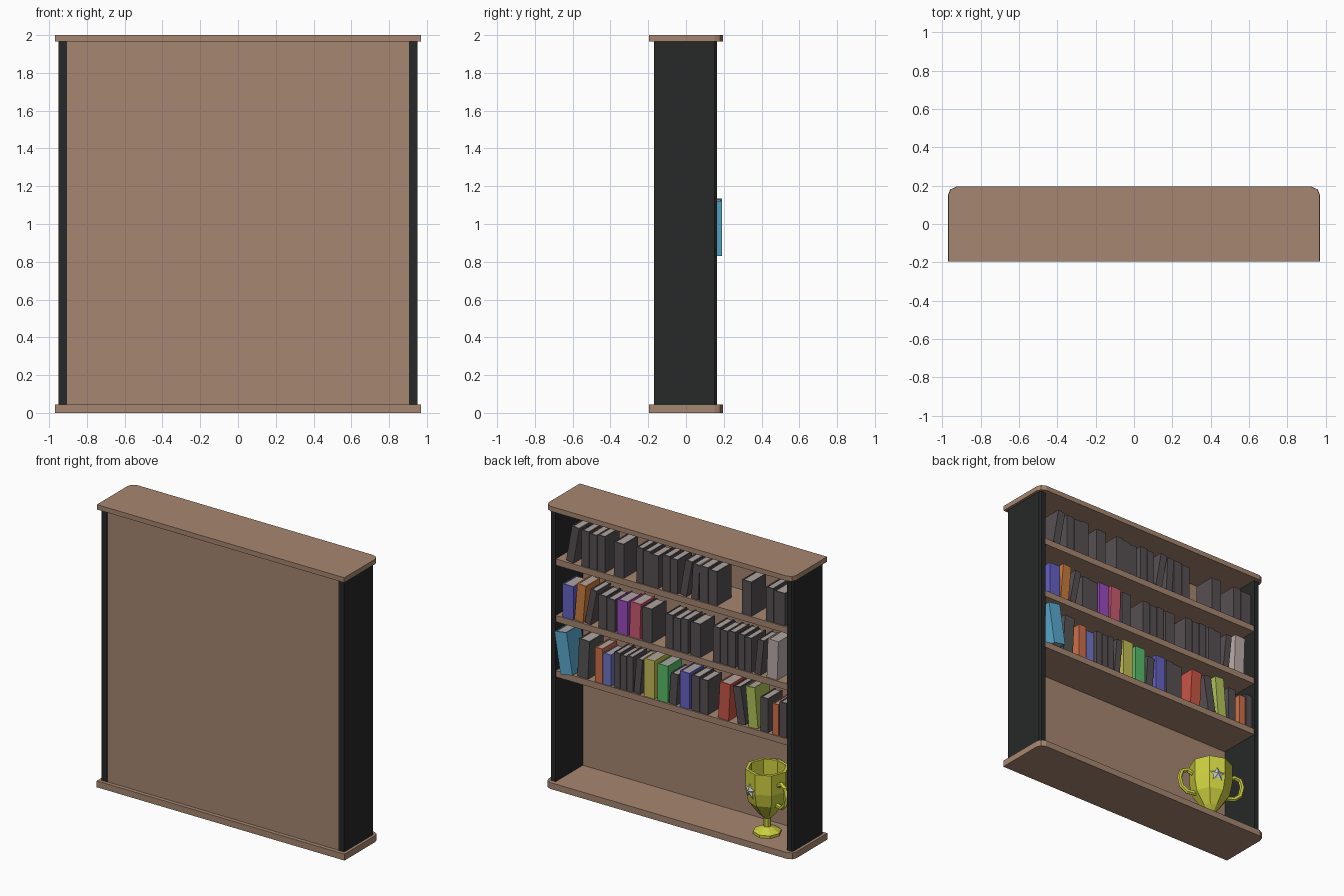
import bpy, bmesh, math
from mathutils import Matrix, Vector

if "Cube" in bpy.data.objects:
    bpy.data.objects.remove(bpy.data.objects["Cube"])


def mat(name, rgb):
    m = bpy.data.materials.new(name)
    m.diffuse_color = (*rgb, 1)
    m.use_nodes = True
    m.node_tree.nodes["Principled BSDF"].inputs["Base Color"].default_value = m.diffuse_color
    return m


WOOD = mat("wood", (.38, .24, .16))
DARK = mat("dark_panel", (.02, .021, .021))
PAGES = mat("pages", (.42, .37, .35))
GOLD = mat("gold", (.60, .62, .05))
WHITE = mat("white", (.8, .8, .8))
COVERS = {k: mat("cover_" + k, c) for k, c in {
    "grey": (.095, .08, .085), "slate": (.09, .09, .09), "blue": (.13, .12, .55),
    "sky": (.10, .40, .62), "orange": (.60, .20, .05), "coral": (.62, .16, .07),
    "violet": (.16, .18, .55), "purple": (.32, .07, .50), "pink": (.60, .10, .16),
    "yellow": (.55, .50, .09), "green": (.10, .50, .14), "lime": (.45, .55, .10),
    "red": (.58, .09, .06), "pale": (.50, .42, .40)}.items()}


def finish(name, bm, mats, matrix=None):
    bmesh.ops.recalc_face_normals(bm, faces=bm.faces)
    me = bpy.data.meshes.new(name)
    bm.to_mesh(me)
    bm.free()
    for m in mats:
        me.materials.append(m)
    ob = bpy.data.objects.new(name, me)
    bpy.context.collection.objects.link(ob)
    if matrix:
        ob.matrix_world = matrix
    return ob


def add_box(bm, x0, x1, y0, y1, z0, z1, slot=0):
    m = Matrix.Translation(((x0 + x1) / 2, (y0 + y1) / 2, (z0 + z1) / 2)) @ \
        Matrix.Diagonal((x1 - x0, y1 - y0, z1 - z0, 1))
    vs = bmesh.ops.create_cube(bm, size=1, matrix=m)["verts"]
    for f in {f for v in vs for f in v.link_faces}:
        f.material_index = slot


def box(name, dims, m):
    bm = bmesh.new()
    add_box(bm, *dims)
    return finish(name, bm, [m])


def prism(name, outline, z0, z1, m):
    bm = bmesh.new()
    f = bm.faces.new([bm.verts.new((x, y, z0)) for x, y in outline])
    top = bmesh.ops.extrude_face_region(bm, geom=[f])["geom"]
    bmesh.ops.translate(bm, vec=(0, 0, z1 - z0),
                        verts=[v for v in top if isinstance(v, bmesh.types.BMVert)])
    return finish(name, bm, [m])


# Top and bottom boards, rounded at the two open-side corners
def board(name, hx, z0, z1):
    half = [(hx, -.195), (hx, .15), (hx - .012, .18), (hx - .045, .195)]
    prism(name, half + [(-x, y) for x, y in reversed(half)], z0, z1, WOOD)


board("bottom_board", .97, 0, .045)
board("top_board", .968, 1.965, 2)

# Side panels with a chamfered outer edge, and the back panel
for s, side in ((1, "right"), (-1, "left")):
    prism(side + "_panel", [(s * x, y) for x, y in
          ((.905, -.17), (.95, -.17), (.95, .152), (.94, .165), (.905, .165))], .045, 1.965, DARK)
box("back_panel", (-.905, .905, -.167, -.14, .045, 1.965), WOOD)

# Shelves
SHELVES = (1.62, 1.22, .83)
for i, z in enumerate(SHELVES):
    box(f"shelf_{i + 1}", (-.905, .905, -.14, .162, z - .045, z), WOOD)


# Book: spine, two covers and an inset page block; lean > 0 tips towards -x
def book(x, z, w, h, lean, colour, front=.155, depth=.16):
    lo, hi = (0, w) if lean >= 0 else (-w, 0)
    t = .009
    bm = bmesh.new()
    add_box(bm, lo, hi, -t, 0, 0, h)
    add_box(bm, lo, lo + t, -depth, -t, 0, h)
    add_box(bm, hi - t, hi, -depth, -t, 0, h)
    add_box(bm, lo + t, hi - t, -depth + .008, -t, .004, h - .004, 1)
    pivot = x - w if lean >= 0 else x
    finish("book_" + colour, bm, [COVERS[colour], PAGES],
           Matrix.Translation((pivot, front, z)) @ Matrix.Rotation(math.radians(-lean), 4, "Y"))


# Books per shelf: (+x edge, width, height, lean, count, colour)
TOP_ROW = [
    (.83, .06, .26, 10, 1, "grey"), (.71, .063, .255, 0, 3, "grey"),
    (.455, .08, .24, 0, 1, "grey"), (.28, .056, .25, 0, 2, "grey"),
    (.168, .065, .23, 0, 1, "grey"), (.074, .06, .25, 0, 2, "grey"),
    (-.06, .055, .26, 10, 1, "grey"), (-.15, .055, .25, 3, 1, "grey"),
    (-.215, .07, .25, 0, 2, "grey"), (-.546, .08, .24, 0, 1, "grey"),
    (-.735, .06, .24, 0, 1, "grey"), (-.797, .09, .23, 0, 1, "grey")]
MIDDLE_ROW = [
    (.86, .09, .235, 0, 1, "blue"), (.765, .07, .265, 5, 1, "orange"),
    (.685, .05, .255, 11, 1, "grey"), (.575, .065, .235, 0, 2, "grey"),
    (.43, .085, .24, 0, 1, "purple"), (.335, .085, .25, 2, 1, "pink"),
    (.235, .08, .24, 0, 1, "grey"), (.051, .06, .24, 0, 3, "grey"),
    (-.145, .08, .235, 0, 1, "grey"), (-.318, .06, .25, 0, 3, "grey"),
    (-.515, .055, .25, 0, 2, "grey"), (-.645, .05, .25, 6, 1, "grey"),
    (-.74, .085, .275, 2, 1, "pale")]
LOWER_ROW = [
    (.742, .085, .27, 3, 1, "slate"), (.605, .063, .245, 0, 1, "coral"),
    (.54, .065, .22, 0, 1, "violet"), (.455, .05, .25, 0, 3, "grey"),
    (.3, .05, .25, 5, 1, "grey"), (.22, .085, .27, 0, 1, "yellow"),
    (.115, .085, .26, 0, 1, "green"), (.025, .06, .22, 4, 1, "grey"),
    (-.06, .08, .255, 0, 1, "blue"), (-.153, .065, .25, 0, 2, "grey"),
    (-.36, .085, .26, 3, 1, "red"), (-.515, .065, .26, -9, 1, "grey"),
    (-.6, .075, .285, -5, 1, "lime"), (-.69, .065, .24, 0, 1, "grey"),
    (-.785, .05, .22, 0, 1, "coral"), (-.84, .058, .245, 0, 1, "grey")]
for z, row in zip(SHELVES, (TOP_ROW, MIDDLE_ROW, LOWER_ROW)):
    for x, w, h, lean, count, colour in row:
        for k in range(count):
            book(x - k * w, z, w - .003, h - .008 * (k % 2), lean, colour)
# The pulled-out leaning book
book(.85, .83, .095, .295, -9, "sky", front=.19)

# Trophy: eight-sided hollow cup on a stem and foot
PLACE = Matrix.Translation((-.65, .02, .045)) @ Matrix.Rotation(math.radians(-21), 4, "Z")
PROFILE = [(.092, 0), (.092, .018), (.06, .034), (.026, .05), (.024, .11), (.06, .145),
           (.125, .235), (.143, .325), (.143, .465), (.122, .465), (.12, .33), (.08, .22)]
bm = bmesh.new()
rings = [[bm.verts.new((r * math.cos(a), r * math.sin(a), z))
          for a in (math.radians(22.5 + 45 * k) for k in range(8))] for r, z in PROFILE]
for a, b in zip(rings, rings[1:]):
    for k in range(8):
        bm.faces.new((a[k], a[k - 1], b[k - 1], b[k]))
bm.faces.new(rings[0])
bm.faces.new(rings[-1])
finish("trophy_cup", bm, [GOLD], PLACE)

# Trophy handles, one path swept and turned to the other side
PATH = [(.12, .38), (.165, .405), (.205, .39), (.22, .34), (.205, .275), (.165, .24), (.105, .235)]
for s, side in ((1, "right"), (-1, "left")):
    bm = bmesh.new()
    loops = []
    for i, (x, z) in enumerate(PATH):
        ax, az = PATH[max(i - 1, 0)]
        bx, bz = PATH[min(i + 1, len(PATH) - 1)]
        n = Vector((-(bz - az), 0, bx - ax)).normalized()
        loops.append([bm.verts.new(Vector((x, 0, z)) + .017 * (math.cos(a) * n + Vector((0, math.sin(a), 0))))
                      for a in (math.tau * k / 6 for k in range(6))])
    for a, b in zip(loops, loops[1:]):
        for k in range(6):
            bm.faces.new((a[k], a[k - 1], b[k - 1], b[k]))
    bm.faces.new(loops[0])
    bm.faces.new(loops[-1])
    finish(side + "_trophy_handle", bm, [GOLD], PLACE @ Matrix.Rotation(0 if s > 0 else math.pi, 4, "Z"))

# Raised star on the cup
bm = bmesh.new()
ring = [bm.verts.new((r * math.sin(a), .133, r * math.cos(a)))
        for a, r in ((math.pi * k / 5, .026 if k % 2 else .055) for k in range(10))]
peak, base = bm.verts.new((0, .15, 0)), bm.verts.new((0, .115, 0))
for k in range(10):
    bm.faces.new((ring[k - 1], ring[k], peak))
    bm.faces.new((ring[k], ring[k - 1], base))
finish("trophy_star", bm, [WHITE], PLACE @ Matrix.Translation((0, 0, .33)))
